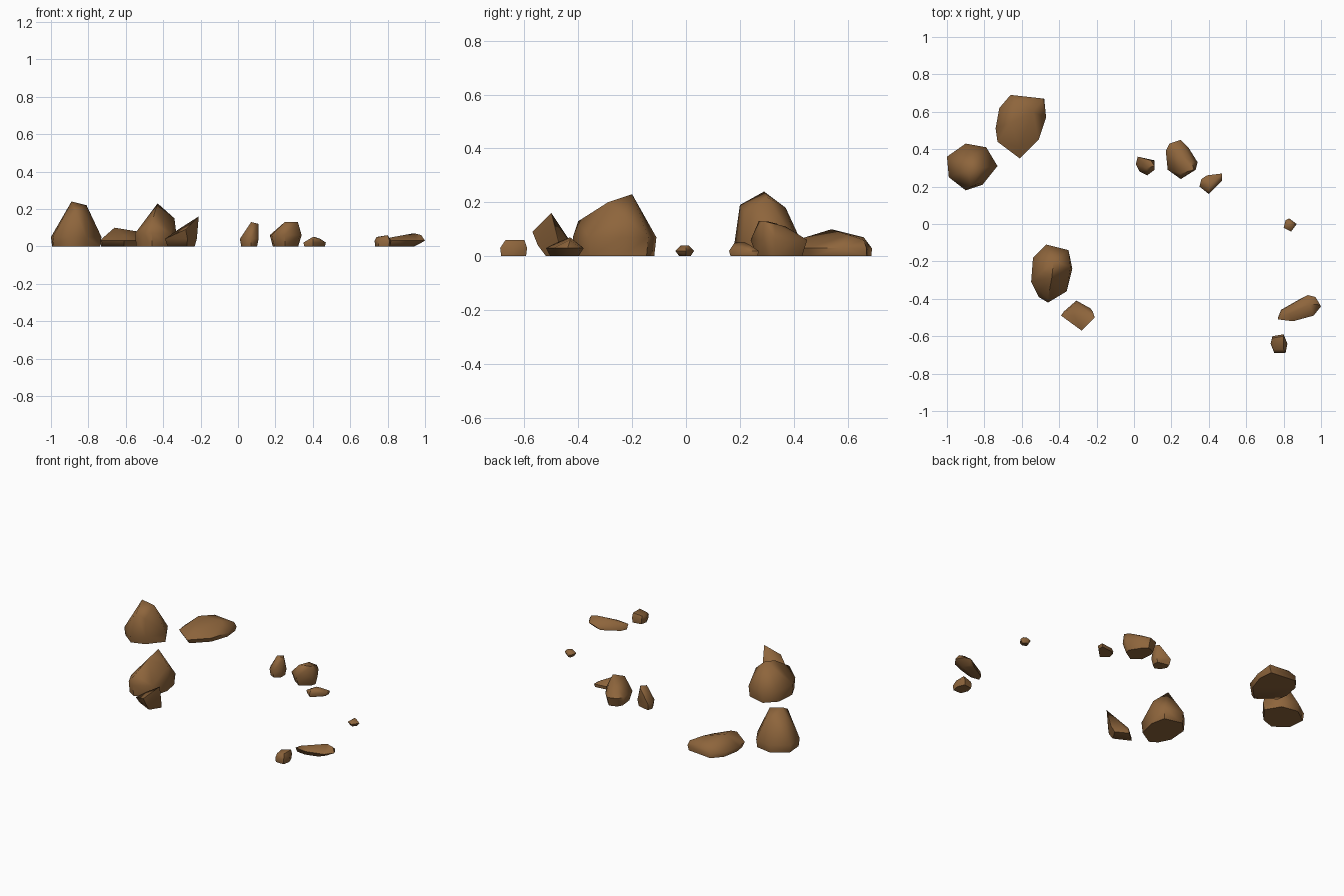
import bpy
import bmesh
import math
from mathutils import Vector

default_cube = bpy.data.objects.get("Cube")
if default_cube:
    bpy.data.objects.remove(default_cube, do_unlink=True)

UNIT = 0.01  # rock measurements below are in hundredths

# Single earthy colour shared by every stone
stone = bpy.data.materials.new("brown_stone")
stone.use_nodes = True
stone_colour = (0.27, 0.13, 0.045, 1)
stone.diffuse_color = stone_colour
shader = next(n for n in stone.node_tree.nodes if n.type == "BSDF_PRINCIPLED")
shader.inputs["Base Color"].default_value = stone_colour
shader.inputs["Roughness"].default_value = 0.9


def build_rock(name, outline, crest, belly, foot=0.9, lean=(0, 0)):
    """Chiselled rock: a shrunken foot, a widest outline and crest points, hulled.

    outline: plan points at the belly height; crest: upper corner points;
    foot: scale of the ground polygon; lean: shift of the ground polygon.
    """
    centre = sum((Vector(p) for p in outline), Vector((0, 0))) / len(outline)
    bm = bmesh.new()
    for point in outline:
        plan = Vector(point)
        ground = centre + (plan - centre) * foot + Vector(lean)
        bm.verts.new((*(ground * UNIT), 0))
        bm.verts.new((*(plan * UNIT), belly * UNIT))
    for point in crest:
        bm.verts.new(Vector(point) * UNIT)
    hull = bmesh.ops.convex_hull(bm, input=bm.verts[:])
    spare = set(hull["geom_interior"]) | set(hull["geom_unused"])
    spare = [v for v in spare if isinstance(v, bmesh.types.BMVert)]
    bmesh.ops.delete(bm, geom=spare, context="VERTS")
    bmesh.ops.recalc_face_normals(bm, faces=bm.faces[:])

    mesh = bpy.data.meshes.new(name)
    bm.to_mesh(mesh)
    bm.free()
    mesh.materials.append(stone)
    rock = bpy.data.objects.new(name, mesh)
    bpy.context.collection.objects.link(rock)

    # Soft facets, with only the strongest breaks kept crisp
    bpy.ops.object.select_all(action="DESELECT")
    rock.select_set(True)
    bpy.context.view_layer.objects.active = rock
    bpy.ops.object.shade_smooth_by_angle(angle=math.radians(60))
    return rock


# Large boulders on the right-hand side
build_rock(
    "tall_boulder",
    outline=[(-100, 36), (-90, 43), (-79, 41), (-73, 31), (-81, 21), (-90, 18), (-99, 25)],
    crest=[(-89, 29, 24), (-81, 30, 22), (-87, 20, 19), (-86, 37, 18), (-82, 22, 16)],
    belly=5, foot=0.95)

build_rock(
    "flat_boulder",
    outline=[(-66, 69), (-48, 67), (-47, 57), (-51, 45), (-61, 35), (-73, 44), (-74, 51), (-72, 62)],
    crest=[(-66, 54, 10), (-54, 60, 8), (-63, 66, 7), (-49, 66, 6), (-61, 41, 6)],
    belly=3, foot=0.93, lean=(0, 1))

build_rock(
    "peaked_boulder",
    outline=[(-47, -11), (-35, -14), (-33, -24), (-36, -36), (-46, -42), (-51, -39), (-55, -31), (-54, -18)],
    crest=[(-43, -20, 23), (-44, -29, 20), (-34, -23, 15), (-46, -40, 13)],
    belly=7, foot=0.95)

build_rock(
    "leaning_shard",
    outline=[(-31, -42), (-22, -47), (-27, -55), (-39, -49)],
    crest=[(-21, -50, 16), (-28, -57, 9), (-32, -49, 9)],
    belly=4, foot=0.85, lean=(0, 2))

# Middle cluster at the back
build_rock(
    "upright_stone",
    outline=[(2, 36), (6, 35), (11, 34), (11, 29), (7, 26), (3, 28), (1, 32)],
    crest=[(7, 30, 13), (11, 31, 12), (9, 34, 12)],
    belly=4, foot=0.85)

build_rock(
    "round_stone",
    outline=[(25, 45), (29, 41), (34, 33), (33, 29), (25, 24), (18, 29), (17, 39), (19, 43)],
    crest=[(25, 27, 13), (32, 29, 13), (25, 37, 11), (31, 33, 12)],
    belly=6, foot=0.8)

build_rock(
    "low_stone",
    outline=[(39, 26), (47, 27), (47, 23), (40, 16), (35, 20), (36, 24)],
    crest=[(40, 18, 5), (41, 22, 5), (44, 24, 4)],
    belly=2, foot=0.92)

# Small scattered stones on the left-hand side
build_rock(
    "pebble",
    outline=[(83, 3), (87, 0), (84, -4), (80, -2), (81, 2)],
    crest=[(83, 1, 4), (85, 0, 4), (83, -2, 4)],
    belly=2, foot=0.6)

build_rock(
    "long_stone",
    outline=[(93, -38), (97, -39), (100, -44), (96, -49), (85, -52), (77, -51), (79, -46)],
    crest=[(94, -43, 7), (98, -43, 6), (83, -48, 5), (79, -49, 4)],
    belly=3, foot=0.75, lean=(-3, 0))

build_rock(
    "blocky_stone",
    outline=[(74, -60), (80, -59), (82, -64), (81, -69), (75, -69), (73, -64)],
    crest=[(74, -61, 5), (80, -60, 6), (80, -67, 6), (75, -67, 5)],
    belly=3, foot=0.92)
